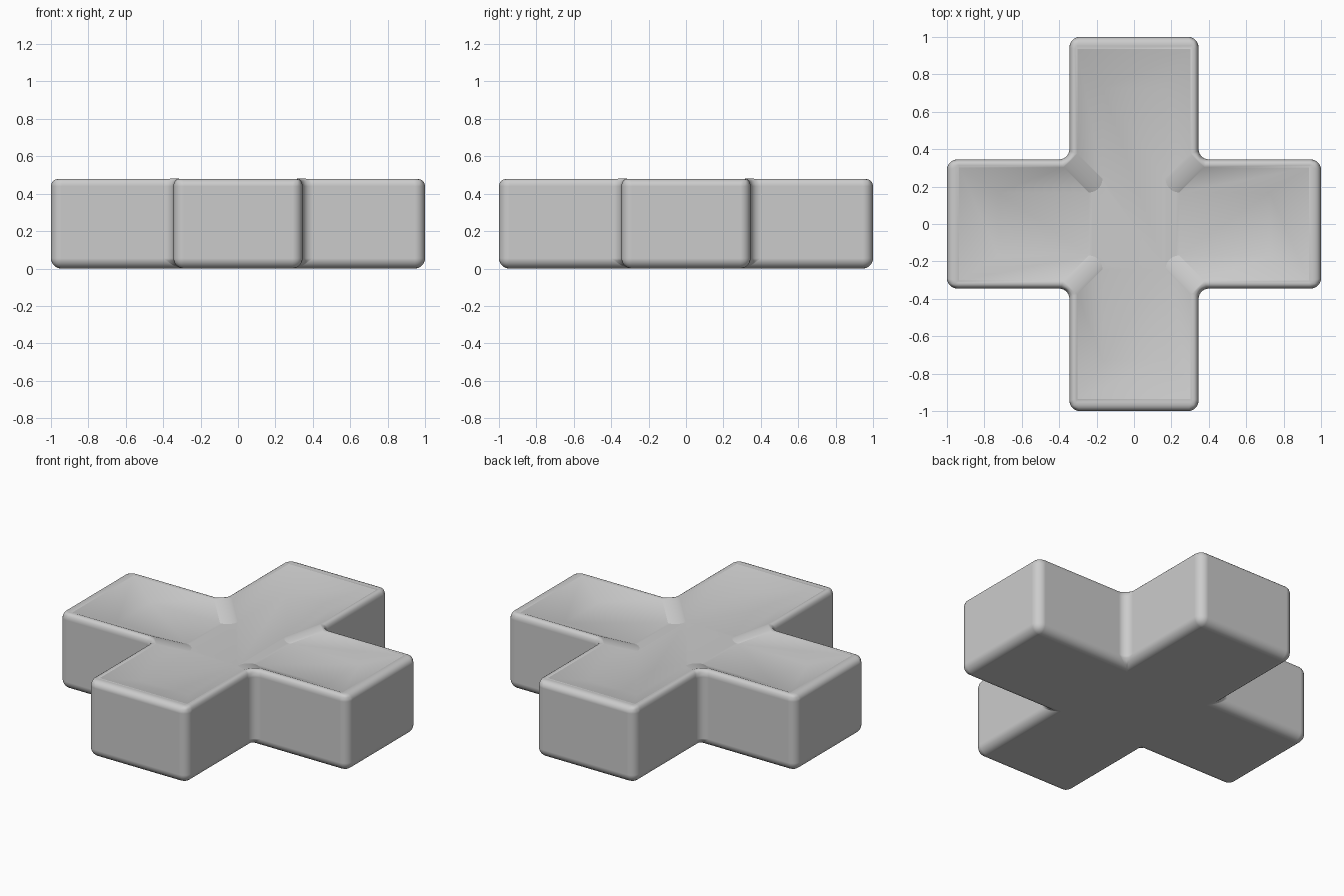
import bpy, bmesh, math

if "Cube" in bpy.data.objects:
    bpy.data.objects.remove(bpy.data.objects["Cube"])

ARM, HALF = 1.0, 0.345              # outer arm length and half width
FLOOR_ARM, FLOOR_HALF = 0.725, 0.168  # sunken floor
RIM_Z, FLOOR_Z = 0.495, 0.415


def cross_ring(bm, arm, half, z):
    """Twelve vertices of a plus outline, counter-clockwise."""
    ring = []
    for turn in range(4):
        c, s = round(math.cos(turn * math.pi / 2)), round(math.sin(turn * math.pi / 2))
        for x, y in ((arm, -half), (arm, half), (half, half)):
            ring.append(bm.verts.new((x * c - y * s, x * s + y * c, z)))
    return ring


def bridge(bm, lower, upper):
    for i in range(len(lower)):
        j = (i + 1) % len(lower)
        bm.faces.new((lower[i], lower[j], upper[j], upper[i]))


# Cross-shaped body with a dished top
bm = bmesh.new()
bottom = cross_ring(bm, ARM, HALF, 0)
rim = cross_ring(bm, ARM, HALF, RIM_Z)
floor = cross_ring(bm, FLOOR_ARM, FLOOR_HALF, FLOOR_Z)
bridge(bm, bottom, rim)
bridge(bm, rim, floor)
bm.faces.new(floor)
bm.faces.new(list(reversed(bottom)))
mesh = bpy.data.meshes.new("directional_pad")
bm.to_mesh(mesh)
bm.free()
pad = bpy.data.objects.new("directional_pad", mesh)
bpy.context.collection.objects.link(pad)

# Plain grey material
grey = bpy.data.materials.new("plain_grey")
grey.use_nodes = True
colour = (0.6, 0.6, 0.6, 1)
grey.diffuse_color = colour
grey.node_tree.nodes["Principled BSDF"].inputs["Base Color"].default_value = colour
mesh.materials.append(grey)

# Smooth shading and rounded edges
bpy.context.view_layer.objects.active = pad
pad.select_set(True)
bpy.ops.object.shade_smooth()
bevel = pad.modifiers.new("rounded_edges", "BEVEL")
bevel.width = 0.055
bevel.segments = 6
bevel.limit_method = "ANGLE"
bevel.angle_limit = math.radians(30)
bevel.harden_normals = True
